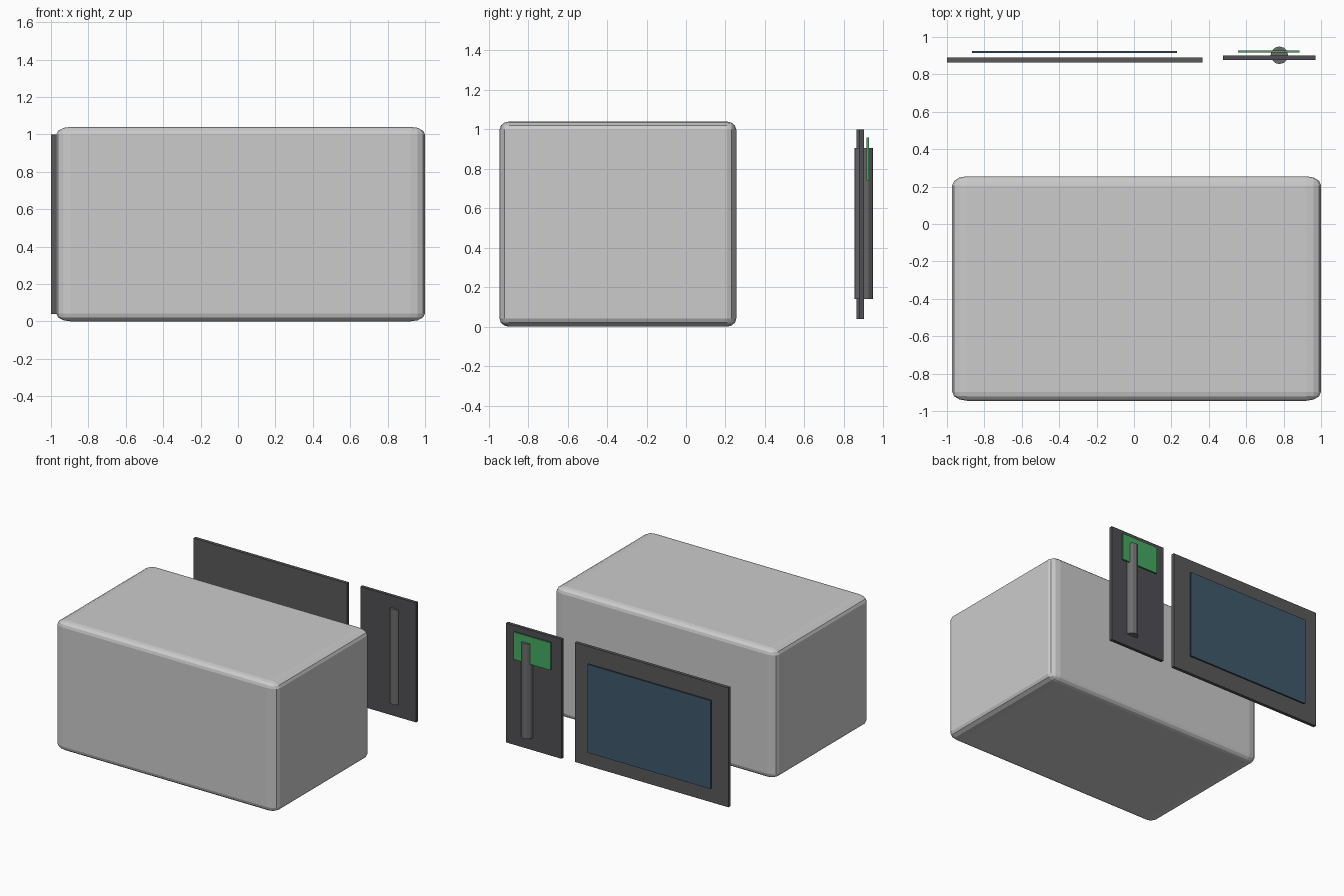
import bpy
from math import pi

if "Cube" in bpy.data.objects:
    bpy.data.objects.remove(bpy.data.objects["Cube"])


def paint(obj, name, rgb):
    mat = bpy.data.materials.new(name)
    mat.diffuse_color = (*rgb, 1)
    mat.use_nodes = True
    mat.node_tree.nodes["Principled BSDF"].inputs["Base Color"].default_value = mat.diffuse_color
    obj.data.materials.append(mat)


def box(name, x, y, z):
    """Box from its (min, max) extents on each axis."""
    spans = (x, y, z)
    bpy.ops.mesh.primitive_cube_add(size=1, location=[(a + b) / 2 for a, b in spans])
    obj = bpy.context.object
    obj.name = name
    obj.scale = [b - a for a, b in spans]
    return obj


# Oven body: bevel follows the stretched proportions of the box
body = box("oven_body", (-0.972, 1.0), (-0.945, 0.255), (0.0, 1.04))
bevel = body.modifiers.new("rounded_edges", "BEVEL")
bevel.width = 0.04
bevel.segments = 3

# Door and its window
door = box("door", (-1.0, 0.365), (0.864, 0.89), (0.04, 1.0))
paint(door, "door_grey", (0.1, 0.1, 0.1))
window = box("door_window", (-0.867, 0.23), (0.914, 0.926), (0.165, 0.875))
paint(window, "window_blue", (0.05, 0.1, 0.15))

# Control panel and display
panel = box("control_panel", (0.475, 0.97), (0.876, 0.902), (0.04, 1.0))
paint(panel, "panel_grey", (0.08, 0.08, 0.09))
display = box("display", (0.557, 0.885), (0.916, 0.928), (0.74, 0.96))
paint(display, "display_green", (0.06, 0.4, 0.12))

# Upright bar handle
bpy.ops.mesh.primitive_cylinder_add(vertices=12, radius=0.047, depth=0.765,
                                    location=(0.777, 0.902, 0.522))
handle = bpy.context.object
handle.name = "door_handle"
paint(handle, "handle_grey", (0.15, 0.15, 0.15))
